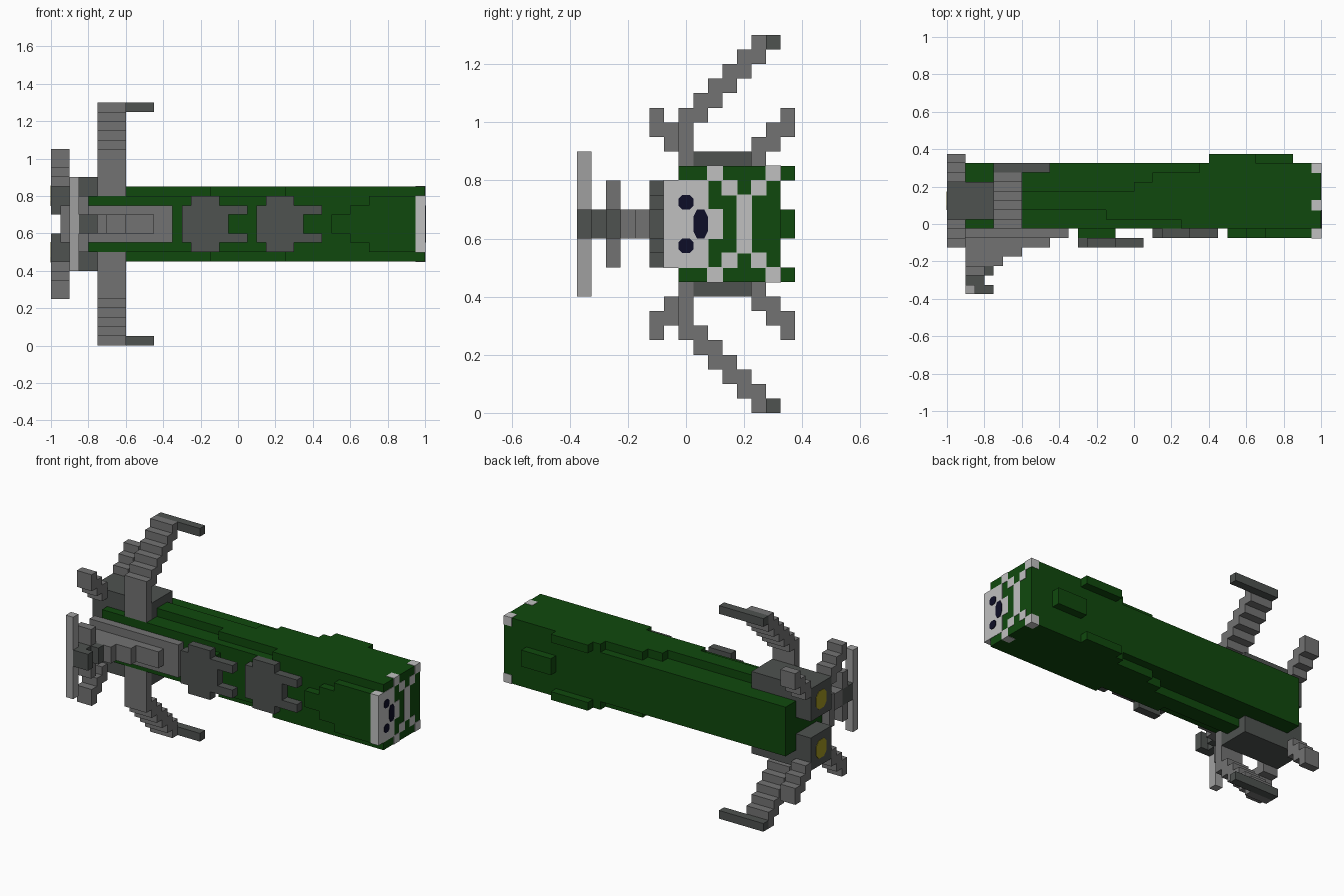
import bpy, bmesh, math

if "Cube" in bpy.data.objects:
    bpy.data.objects.remove(bpy.data.objects["Cube"])

U = 0.05        # one block
MID = 0.65      # height of the mirror plane


def material(name, rgb):
    m = bpy.data.materials.new(name)
    m.use_nodes = True
    m.diffuse_color = (*rgb, 1)
    m.node_tree.nodes["Principled BSDF"].inputs["Base Color"].default_value = (*rgb, 1)
    return m


GREEN = material("dark green", (0.005, 0.066, 0.004))
GREY = material("mid grey", (0.17, 0.17, 0.17))
DARK = material("dark grey", (0.077, 0.084, 0.08))
LIGHT = material("light grey", (0.35, 0.35, 0.35))
WHITE = material("off white", (0.53, 0.53, 0.53))
NAVY = material("navy", (0.004, 0.004, 0.02))
YELLOW = material("yellow", (0.36, 0.31, 0.015))


def finish(name, bm, mat):
    bmesh.ops.recalc_face_normals(bm, faces=bm.faces)
    me = bpy.data.meshes.new(name)
    bm.to_mesh(me)
    bm.free()
    me.materials.append(mat)
    ob = bpy.data.objects.new(name, me)
    bpy.context.collection.objects.link(ob)
    return ob


def blocks(name, mat, boxes, mirror=False, grow=0):
    """Boxes given as ((x0, x1), (y0, y1), (z0, z1)), mirrored in height on request."""
    bm = bmesh.new()
    for bx, by, bz in boxes:
        spans = [bz] + ([(2 * MID - bz[1], 2 * MID - bz[0])] if mirror else [])
        for z in spans:
            verts = bmesh.ops.create_cube(bm, size=1)["verts"]
            for v in verts:
                for i, (lo, hi) in enumerate((bx, by, z)):
                    v.co[i] = (lo + hi) / 2 + v.co[i] * (hi - lo + 2 * grow)
    return finish(name, bm, mat)


def spot(name, mat, x, y, z, ry, rz):
    """Thin plate with clipped corners, facing along x."""
    bm = bmesh.new()
    ring = []
    for sy, sz in ((1, 1), (-1, 1), (-1, -1), (1, -1)):
        pair = [(ry, rz * 0.5), (ry * 0.5, rz)]
        for a, b in (pair if sy * sz > 0 else pair[::-1]):
            ring.append(bm.verts.new((x - 0.002, y + sy * a, z + sz * b)))
    face = bm.faces.new(ring)
    out = bmesh.ops.extrude_face_region(bm, geom=[face])["geom"]
    for v in out:
        if isinstance(v, bmesh.types.BMVert):
            v.co.x += 0.004
    finish(name, bm, mat)


# Hull and the stepped plate on its nose
blocks("hull", GREEN, [((-0.9, 1), (-0.025, 0.325), (0.5, 0.8))])
blocks("nose_plate", GREEN, [
    ((0.5, 0.6), (-0.075, -0.025), (0.6, 0.7)),
    ((0.6, 0.7), (-0.075, -0.025), (0.55, 0.75)),
    ((0.7, 1), (-0.075, -0.025), (0.5, 0.8))])

# Ridges above and below, widening in steps towards the nose
outline = [(-0.75, 0.075), (-0.15, 0.075), (-0.15, 0.025), (0.25, 0.025),
           (0.25, -0.025), (1, -0.025), (1, 0.325), (0.35, 0.325),
           (0.35, 0.275), (0.1, 0.275), (0.1, 0.225), (0, 0.225),
           (0, 0.175), (-0.75, 0.175)]
for name, z in (("upper_ridge", 0.8), ("lower_ridge", 0.45)):
    bm = bmesh.new()
    base = bm.faces.new([bm.verts.new((x, y, z)) for x, y in outline])
    out = bmesh.ops.extrude_face_region(bm, geom=[base])["geom"]
    for v in out:
        if isinstance(v, bmesh.types.BMVert):
            v.co.z += U
    finish(name, bm, GREEN)

# Raised blocks on the back
blocks("back_corner_blocks", GREEN, [((0.4, 0.65), (0.325, 0.375), (0.8, 0.85))], True)
blocks("back_centre_block", GREEN, [((0.65, 0.85), (0.325, 0.375), (0.6, 0.7))])

# Engines with glowing exhausts
blocks("engines", DARK, [((-1, -0.6), (0.025, 0.225), (0.7, 0.9))], True)
for name, z in (("upper_exhaust", 0.8), ("lower_exhaust", 0.5)):
    spot(name, YELLOW, -1, 0.125, z, 0.05, 0.055)

# Long curved fins with forward tips
fin = [((-0.75, -0.6), (-0.025, 0.025), (0.8, 1.05))]
for k in range(5):
    y, z = 0.025 + k * U, 1 + k * U
    fin.append(((-0.75, -0.6), (y, y + U), (z, z + 2 * U)))
blocks("long_fins", GREY, fin, True)
blocks("long_fin_tips", DARK, [((-0.75, -0.45), (0.275, 0.325), (1.25, 1.3))], True)

# Short curved fins around the tail
short = []
for k in range(3):
    z = (0.85 + k * U, 0.95 + k * U)
    short.append(((-1, -0.9), (-0.025 - k * U, 0.025 - k * U), z))
    short.append(((-1, -0.9), (0.225 + k * U, 0.275 + k * U), z))
blocks("short_fins", GREY, short, True)

# Front panel with the stepped stalk, cross bars and tip
blocks("front_panel", GREY, [((-0.95, -0.35), (-0.075, -0.025), (0.55, 0.75))])
stalk = []
for k, end in enumerate((-0.45, -0.6, -0.7, -0.75)):
    y = -0.125 - k * U
    stalk.append(((-0.9, end), (y, y + U), (0.6, 0.7)))
blocks("stalk", GREY, stalk[:3])
blocks("stalk_end", DARK, stalk[3:] + [
    ((-0.9, -0.8), (-0.325, -0.275), (0.6, 0.7)),
    ((-0.85, -0.75), (-0.375, -0.325), (0.6, 0.7))])
blocks("inner_cross_bar", GREY, [((-0.9, -0.8), (-0.275, -0.225), (0.7, 0.8))], True)
blocks("outer_cross_bar", LIGHT, [((-0.9, -0.85), (-0.375, -0.325), (0.4, 0.9))])

# Pronged clamps on the front
blocks("clamp_base", GREEN, [((-0.3, -0.1), (-0.075, -0.025), (0.55, 0.75))])
for name, x, y in (("rear_clamp", -0.3, -0.125), ("forward_clamp", 0.1, -0.075)):
    depth = (y, y + U)
    blocks(name, DARK, [
        ((x, x + 0.25), depth, (0.55, 0.75)),
        ((x + 0.05, x + 0.2), depth, (0.5, 0.8))])
    blocks(name + "_prongs", DARK, [((x + 0.25, x + 0.35), depth, (0.7, 0.75))], True)

# White nose face and markings
tip = (0.95, 1)
blocks("nose_face", WHITE, [
    (tip, (-0.075, 0.075), (0.5, 0.8)),
    (tip, (0.075, 0.125), (0.6, 0.7)),
    (tip, (0.175, 0.225), (0.55, 0.75))], grow=0.002)
marks = []
for side in (-1, 1):
    for k in (1, 2):
        y = 0.2 + side * k * U
        marks.append((tip, (y - U / 2, y + U / 2), (0.7 + k * U, 0.75 + k * U)))
blocks("nose_marks", WHITE, marks, True, 0.002)
for name, y, z, rz in (("upper_eye", 0, 0.725, 0.025), ("lower_eye", 0, 0.575, 0.025),
                       ("mouth", 0.05, 0.65, 0.05)):
    spot(name, NAVY, 1.003, y, z, 0.025, rz)
